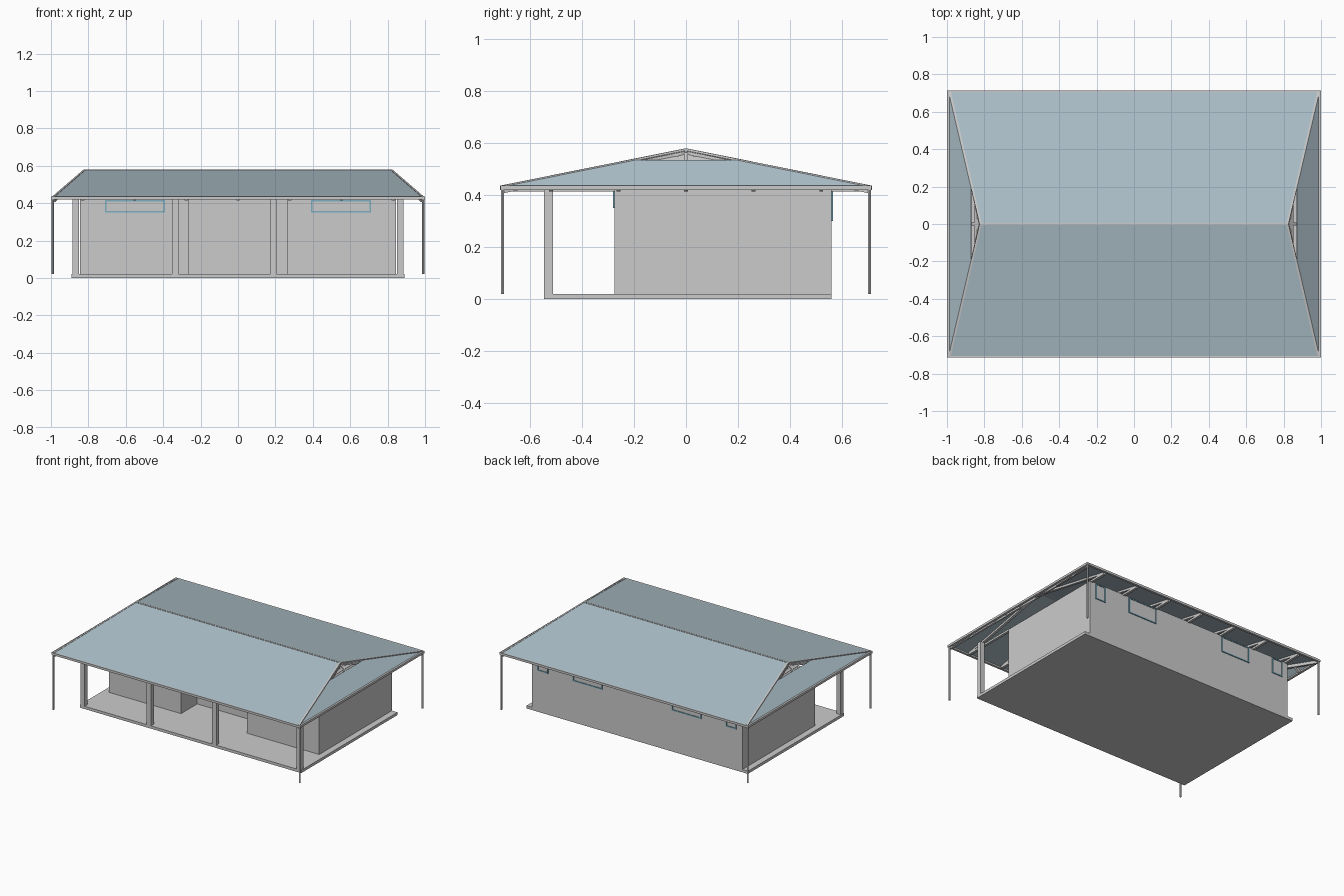
import bpy, bmesh
from mathutils import Vector

if "Cube" in bpy.data.objects:
    bpy.data.objects.remove(bpy.data.objects["Cube"])


def material(name, color):
    m = bpy.data.materials.new(name)
    m.diffuse_color = (*color, 1)
    m.use_nodes = True
    m.node_tree.nodes["Principled BSDF"].inputs["Base Color"].default_value = m.diffuse_color
    return m


ROOF = material("roof_blue_grey", (0.42, 0.53, 0.59))
FRAME = material("window_blue", (0.2, 0.42, 0.52))


def mesh_object(name, verts, faces, mat=None):
    me = bpy.data.meshes.new(name)
    me.from_pydata(verts, [], faces)
    bm = bmesh.new()
    bm.from_mesh(me)
    bmesh.ops.recalc_face_normals(bm, faces=bm.faces)
    bm.to_mesh(me)
    bm.free()
    ob = bpy.data.objects.new(name, me)
    bpy.context.collection.objects.link(ob)
    if mat:
        me.materials.append(mat)
    return ob


BOX_FACES = [(0, 1, 3, 2), (4, 6, 7, 5), (0, 4, 5, 1), (2, 3, 7, 6), (0, 2, 6, 4), (1, 5, 7, 3)]


def box(name, x, y, z, mat=None):
    return mesh_object(name, [(a, b, c) for a in x for b in y for c in z], BOX_FACES, mat)


def beam(name, a, b, w, h, mat=None):
    # Square-section bar between two points
    a, b = Vector(a), Vector(b)
    d = (b - a).normalized()
    s = d.cross(Vector((0, 0, 1))).normalized() * w / 2
    u = s.cross(d).normalized() * h / 2
    return mesh_object(name, [p + i * s + j * u for p in (a, b) for i in (-1, 1) for j in (-1, 1)],
                       BOX_FACES, mat)


def window(name, x0, x1, z0, z1, y, out):
    # Four frame bars and a pane on a wall face
    t = 0.008
    ys = sorted((y - out * 0.002, y + out * 0.006))
    for part, xs, zs in (("sill", (x0, x1), (z0, z0 + t)), ("head", (x0, x1), (z1 - t, z1)),
                         ("left_jamb", (x0, x0 + t), (z0 + t, z1 - t)),
                         ("right_jamb", (x1 - t, x1), (z0 + t, z1 - t))):
        box(f"{name}_{part}", xs, ys, zs, FRAME)
    box(f"{name}_pane", (x0 + t, x1 - t), sorted((y, y + out * 0.002)), (z0 + t, z1 - t))


# Floor slab
box("floor_slab", (-0.89, 0.89), (-0.545, 0.56), (0, 0.02))

# Walls with a recessed entry at the front
WZ = (0.02, 0.42)
box("back_wall", (-0.845, 0.845), (0.535, 0.56), WZ)
box("entry_back_wall", (-0.265, 0.265), (-0.09, -0.065), WZ)
for s, side in ((-1, "left"), (1, "right")):
    def xr(a, b):
        return tuple(sorted((s * a, s * b)))
    box(f"{side}_side_wall", xr(0.82, 0.845), (-0.25, 0.535), WZ)
    box(f"{side}_front_wall", xr(0.265, 0.845), (-0.275, -0.25), WZ)
    box(f"{side}_entry_wall", xr(0.265, 0.29), (-0.25, -0.065), WZ)
    # Windows
    window(f"{side}_front_window", *xr(0.39, 0.71), 0.35, 0.418, -0.275, -1)
    window(f"{side}_back_window", *xr(0.28, 0.515), 0.30, 0.415, 0.56, 1)
    window(f"{side}_small_back_window", *xr(0.715, 0.80), 0.30, 0.415, 0.56, 1)

# Porch posts
for i, x in enumerate((-0.868, -0.335, 0.19, 0.868)):
    box(f"porch_post_{i}", (x - 0.017, x + 0.017), (-0.545, -0.511), WZ)

# Roof: two main slopes and two hip ends with recessed vents
EX, EY, EZ, RX, RZ = 0.985, 0.705, 0.433, 0.82, 0.575


def hip(f):
    # Point on the right hip edge, f = 0 at eave, 1 at ridge
    return Vector((EX + (RX - EX) * f, EY * (1 - f), EZ + (RZ - EZ) * f))


def panel(name, pts, mat=ROOF):
    ob = mesh_object(name, pts, [tuple(range(len(pts)))], mat)
    mod = ob.modifiers.new("thickness", "SOLIDIFY")
    mod.thickness = 0.006
    mod.offset = 0
    return ob


for s, side in ((-1, "front"), (1, "back")):
    panel(f"{side}_roof_slope", [(-EX, s * EY, EZ), (EX, s * EY, EZ), (RX, 0, RZ), (-RX, 0, RZ)])
for s, side in ((-1, "left"), (1, "right")):
    def m(p, t=1):
        return Vector((s * p[0], t * p[1], p[2]))
    low, mid, top = hip(0), hip(0.70), hip(1)
    panel(f"{side}_hip_roof", [m(low, -1), m(low), m(mid), m(mid, -1)])
    back = Vector((0.018, 0, 0))
    panel(f"{side}_gable_vent", [m(mid - back, -1), m(mid - back), m(top - back)], None)
    for t, end in ((-1, "front"), (1, "back")):
        beam(f"{side}_{end}_hip_cap", m(low, t), m(top, t), 0.012, 0.009)
        # Downpipes at the corners
        bpy.ops.mesh.primitive_cylinder_add(vertices=12, radius=0.006, depth=0.405,
                                            location=(s * 0.99, t * 0.705, 0.2225))
        bpy.context.object.name = f"{side}_{end}_downpipe"
        bpy.ops.object.shade_smooth_by_angle()
        # Hip rafters
        drop = Vector((0, 0, -0.016))
        beam(f"{side}_{end}_hip_rafter", m(low, t) + drop, m(top, t) + drop, 0.015, 0.02)
    # Side gutter and side eave joists
    box(f"{side}_gutter", tuple(sorted((s * 0.983, s * 1.0))), (-0.713, 0.713), (0.42, 0.436))
    for i, y in enumerate((-0.52, -0.26, 0, 0.26, 0.52)):
        f = 1 - abs(y) / EY
        e = hip(f)
        beam(f"{side}_eave_rafter_{i}", (s * 0.98, y, EZ - 0.012), (s * e.x, y, e.z - 0.016), 0.015, 0.018)
beam("ridge_cap", (-RX, 0, RZ), (RX, 0, RZ), 0.012, 0.008)

# Front and back gutters
for s, side in ((-1, "front"), (1, "back")):
    box(f"{side}_gutter", (-0.983, 0.983), tuple(sorted((s * 0.699, s * 0.715))), (0.42, 0.436))

# Roof trusses: bottom chord and two sloping rafters
for i in range(7):
    x = -0.83 + i * 0.83 / 3
    yr = 0.03 if abs(x) > 0.8 else 0
    beam(f"truss_chord_{i}", (x, -0.69, 0.421), (x, 0.69, 0.421), 0.018, 0.014)
    for s in (-1, 1):
        beam(f"truss_rafter_{i}_{s}", (x, s * 0.69, 0.423),
             (x, s * yr, 0.561 - yr * 0.2), 0.018, 0.014)
